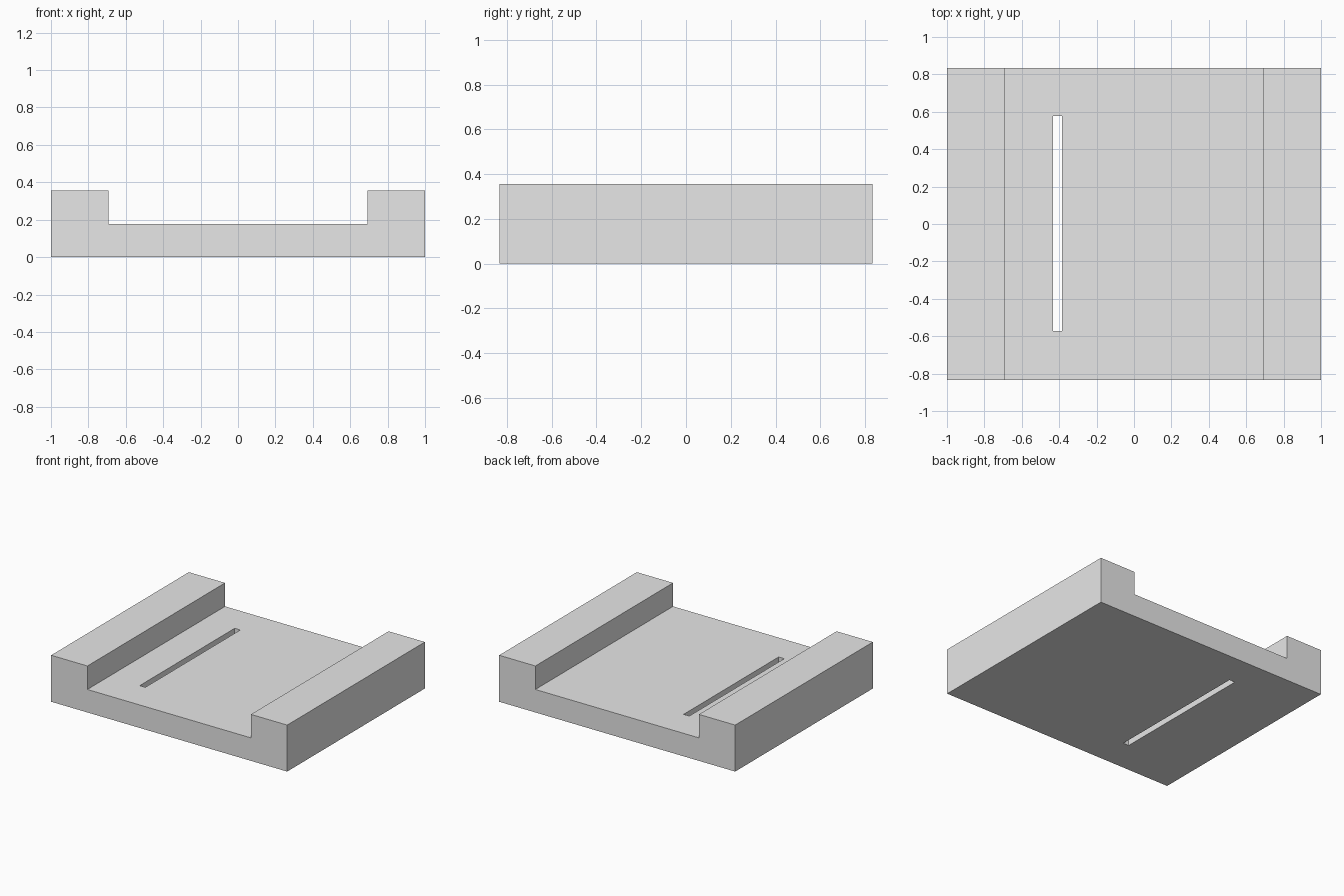
import bpy
import bmesh
from mathutils import Matrix, Vector

default = bpy.data.objects.get("Cube")
if default:
    bpy.data.objects.remove(default, do_unlink=True)

DEPTH = 1.666
HEIGHT = 0.356
FLOOR = 0.176
INNER = 0.693

# Single plain grey
grey = bpy.data.materials.new("plain_grey")
grey.use_nodes = True
colour = (0.8, 0.8, 0.8, 1)
grey.diffuse_color = colour
grey.node_tree.nodes["Principled BSDF"].inputs["Base Color"].default_value = colour


def add_object(name, bm):
    bmesh.ops.recalc_face_normals(bm, faces=bm.faces)
    mesh = bpy.data.meshes.new(name)
    bm.to_mesh(mesh)
    bm.free()
    mesh.materials.append(grey)
    obj = bpy.data.objects.new(name, mesh)
    bpy.context.collection.objects.link(obj)
    return obj


# Channel body: U-shaped profile extruded from front to back
half = [(1, 0), (1, HEIGHT), (INNER, HEIGHT), (INNER, FLOOR)]
profile = half + [(-x, z) for x, z in reversed(half)]
bm = bmesh.new()
face = bm.faces.new([bm.verts.new((x, -DEPTH / 2, z)) for x, z in profile])
extruded = bmesh.ops.extrude_face_region(bm, geom=[face])
moved = [v for v in extruded["geom"] if isinstance(v, bmesh.types.BMVert)]
bmesh.ops.translate(bm, verts=moved, vec=(0, DEPTH, 0))
body = add_object("channel_base", bm)

# Slot cutter passing right through the floor
bm = bmesh.new()
bmesh.ops.create_cube(bm, size=1, matrix=Matrix.LocRotScale(
    Vector((-0.408, 0.002, FLOOR / 2)), None, Vector((0.048, 1.15, 0.4))))
cutter = add_object("slot_cutter", bm)
cutter.hide_render = True

# Cut the slot, then discard the cutter
cut = body.modifiers.new("slot", 'BOOLEAN')
cut.operation = 'DIFFERENCE'
cut.solver = 'EXACT'
cut.object = cutter
bpy.context.view_layer.objects.active = body
bpy.ops.object.modifier_apply(modifier=cut.name)
bpy.data.objects.remove(cutter, do_unlink=True)
